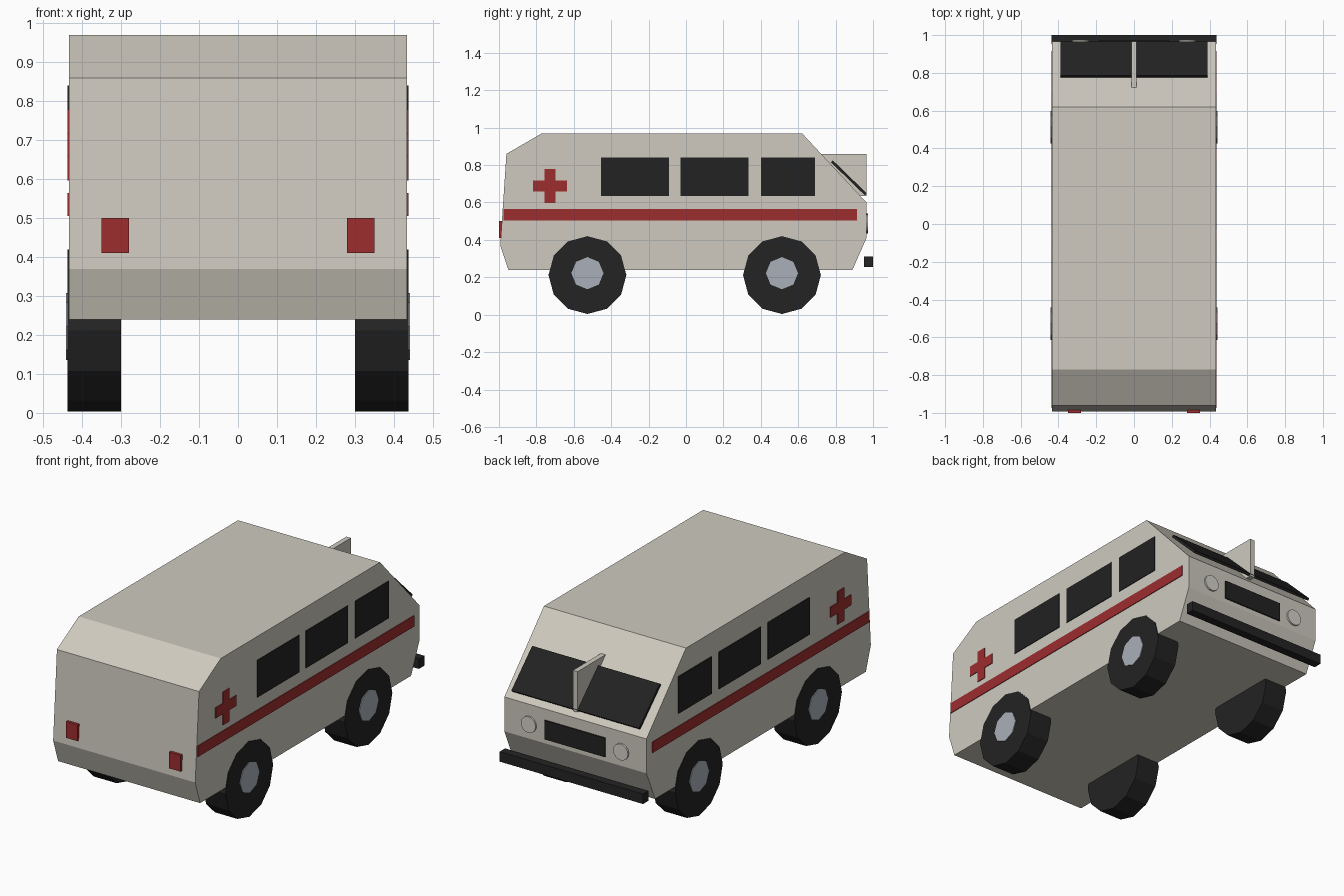
import bpy, bmesh, math
from mathutils import Vector

if "Cube" in bpy.data.objects:
    bpy.data.objects.remove(bpy.data.objects["Cube"])


def material(name, rgb):
    m = bpy.data.materials.new(name)
    m.use_nodes = True
    m.diffuse_color = (*rgb, 1)
    m.node_tree.nodes["Principled BSDF"].inputs["Base Color"].default_value = (*rgb, 1)
    return m


CREAM = material("cream_paint", (0.62, 0.59, 0.52))
RED = material("red_paint", (0.34, 0.026, 0.028))
GLASS = material("dark_glass", (0.016, 0.016, 0.016))
RUBBER = material("black_rubber", (0.017, 0.017, 0.017))
STEEL = material("grey_steel", (0.40, 0.43, 0.48))
LAMP = material("pale_lamp", (0.66, 0.64, 0.58))


def finish(name, bm, mat):
    bmesh.ops.recalc_face_normals(bm, faces=bm.faces)
    mesh = bpy.data.meshes.new(name)
    bm.to_mesh(mesh)
    bm.free()
    mesh.materials.append(mat)
    ob = bpy.data.objects.new(name, mesh)
    bpy.context.collection.objects.link(ob)
    return ob


def extrude_profile(name, points, x0, x1, mat):
    """Side outline of (y, z) points extruded across x."""
    bm = bmesh.new()
    face = bm.faces.new([bm.verts.new((x0, y, z)) for y, z in points])
    ext = bmesh.ops.extrude_face_region(bm, geom=[face])
    moved = [v for v in ext["geom"] if isinstance(v, bmesh.types.BMVert)]
    bmesh.ops.translate(bm, verts=moved, vec=(x1 - x0, 0, 0))
    return finish(name, bm, mat)


def box(name, x, y, z, mat):
    """Box from (min, max) pairs."""
    return extrude_profile(name, [(y[0], z[0]), (y[1], z[0]), (y[1], z[1]), (y[0], z[1])],
                           x[0], x[1], mat)


def disc(name, centre, radius, depth, sides, axis, mat):
    """Flat-sided cylinder along the given axis, with a corner at the top."""
    along, up = Vector(axis), Vector((0, 0, 1))
    side = along.cross(up)
    bm = bmesh.new()
    ring = []
    for i in range(sides):
        a = math.tau * i / sides
        ring.append(bm.verts.new(Vector(centre) - along * depth / 2
                                 + (up * math.cos(a) + side * math.sin(a)) * radius))
    ext = bmesh.ops.extrude_face_region(bm, geom=[bm.faces.new(ring)])
    moved = [v for v in ext["geom"] if isinstance(v, bmesh.types.BMVert)]
    bmesh.ops.translate(bm, verts=moved, vec=along * depth)
    return finish(name, bm, mat)


# Body shell
HALF = 0.434
extrude_profile("body", [(-0.95, 0.24), (0.89, 0.24), (0.965, 0.41), (0.965, 0.60),
                         (0.62, 0.97), (-0.77, 0.97), (-0.96, 0.86), (-0.993, 0.37)],
                -HALF, HALF, CREAM)

# Everything repeated on both sides
for label, s in (("left", 1), ("right", -1)):
    skin = (s * (HALF - 0.002), s * (HALF + 0.004))
    for place, y in (("rear", (-0.455, -0.09)), ("middle", (-0.03, 0.335)), ("front", (0.40, 0.69))):
        box(f"{label}_{place}_window", skin, y, (0.635, 0.84), GLASS)
    box(f"{label}_stripe", skin, (-0.975, 0.915), (0.505, 0.565), RED)

    # Cross emblem as one plus-shaped outline
    cy, cz, arm, half = -0.728, 0.688, 0.091, 0.029
    plus = [(-half, arm), (half, arm), (half, half), (arm, half), (arm, -half), (half, -half),
            (half, -arm), (-half, -arm), (-half, -half), (-arm, -half), (-arm, half), (-half, half)]
    extrude_profile(f"{label}_cross", [(cy + a, cz + b) for a, b in plus], *skin, RED)

    # Wheels with hubs
    for place, y in (("rear", -0.527), ("front", 0.513)):
        disc(f"{label}_{place}_wheel", (s * 0.369, y, 0.212), 0.208, 0.138, 12, (s, 0, 0), RUBBER)
        disc(f"{label}_{place}_hub", (s * 0.432, y, 0.222), 0.086, 0.02, 8, (s, 0, 0), STEEL)

    # Lamps
    box(f"{label}_tail_lamp", (s * 0.28, s * 0.35), (-1.0, -0.97), (0.41, 0.50), RED)
    disc(f"{label}_headlamp", (s * 0.282, 0.962, 0.49), 0.045, 0.024, 16, (0, 1, 0), LAMP)

# Tilted windscreen standing just off the slope
extrude_profile("windscreen", [(0.775, 0.815), (0.785, 0.825), (0.967, 0.648), (0.957, 0.638)],
                -0.39, 0.39, GLASS)
box("windscreen_divider", (-0.014, 0.014), (0.72, 0.966), (0.635, 0.86), CREAM)

# Nose details
box("grille", (-0.185, 0.185), (0.955, 0.972), (0.435, 0.54), GLASS)
box("bumper", (-0.438, 0.438), (0.953, 1.0), (0.255, 0.31), RUBBER)
